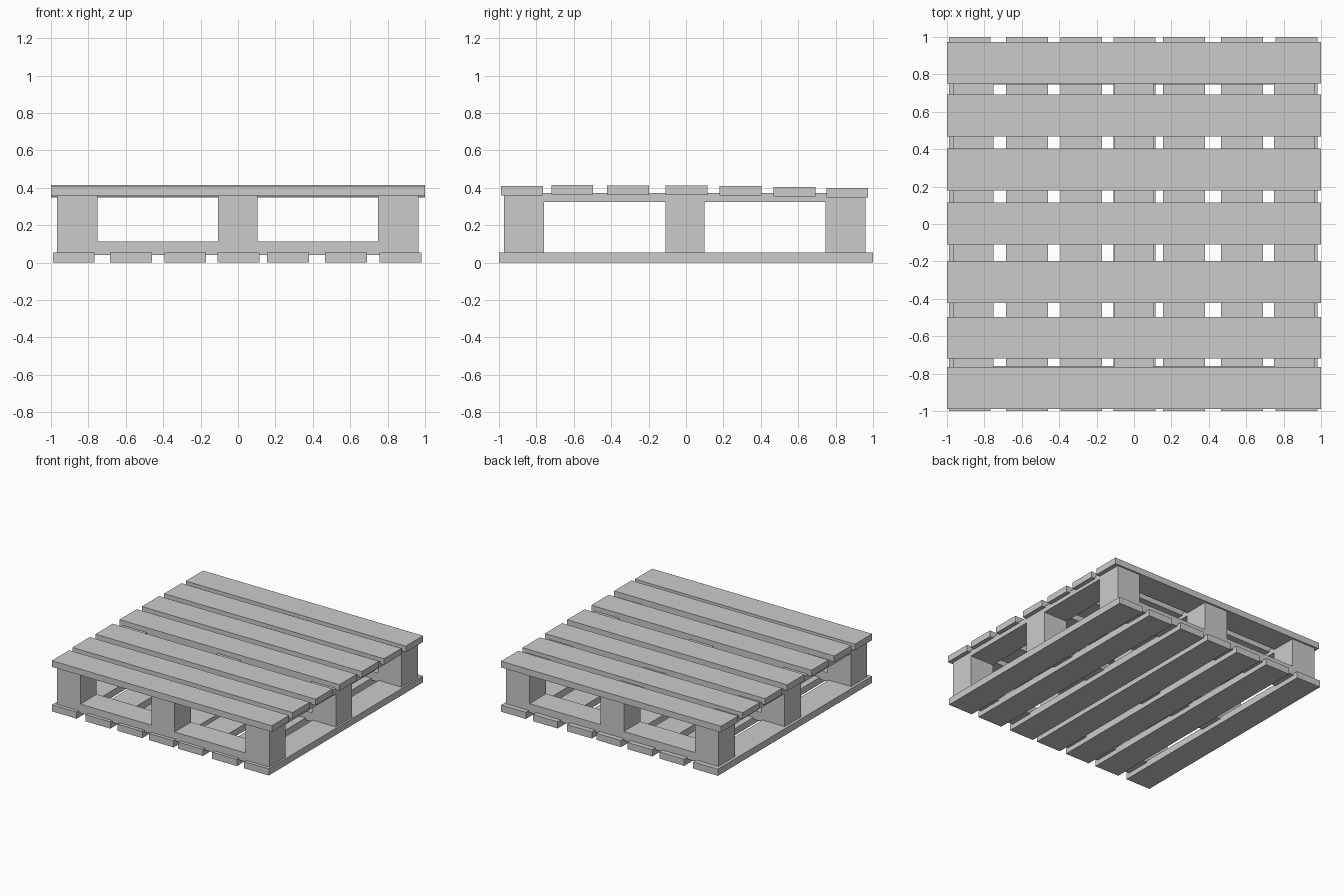
import bpy

if "Cube" in bpy.data.objects:
    bpy.data.objects.remove(bpy.data.objects["Cube"])


def box(name, x0, x1, y0, y1, z0, z1):
    bpy.ops.mesh.primitive_cube_add(
        size=1, location=((x0 + x1) / 2, (y0 + y1) / 2, (z0 + z1) / 2))
    ob = bpy.context.object
    ob.name = name
    ob.scale = (x1 - x0, y1 - y0, z1 - z0)
    bpy.ops.object.transform_apply(location=False, rotation=False, scale=True)
    return ob


# Post footprints along each axis
post_x = [(-0.967, -0.752), (-0.107, 0.105), (0.749, 0.965)]
post_y = [(-0.972, -0.76), (-0.109, 0.1), (0.746, 0.96)]

# Nine square posts
for i, (x0, x1) in enumerate(post_x):
    for j, (y0, y1) in enumerate(post_y):
        box(f"post_{i}_{j}", x0, x1, y0, y1, 0.04, 0.372)

# Lower stringers between posts, left to right
for j, (y0, y1) in enumerate(post_y):
    for i in range(2):
        box(f"lower_stringer_{j}_{i}", post_x[i][1], post_x[i + 1][0], y0, y1, 0.04, 0.113)

# Upper rails between posts, front to back
for i, (x0, x1) in enumerate(post_x):
    for j in range(2):
        box(f"upper_rail_{i}_{j}", x0, x1, post_y[j][1], post_y[j + 1][0], 0.325, 0.372)

# Deck planks, slightly uneven: (centre y, top z)
deck = [(-0.877, 0.41), (-0.608, 0.416), (-0.311, 0.412), (0.002, 0.412),
        (0.291, 0.409), (0.581, 0.404), (0.862, 0.4)]
for i, (y, top) in enumerate(deck):
    box(f"deck_plank_{i}", -1, 1, y - 0.112, y + 0.112, top - 0.051, top)

# Bottom planks, unevenly spaced across the width
for i, x in enumerate([-0.878, -0.572, -0.282, 0.003, 0.268, 0.578, 0.868]):
    box(f"bottom_plank_{i}", x - 0.112, x + 0.112, -1, 1, 0, 0.055)
